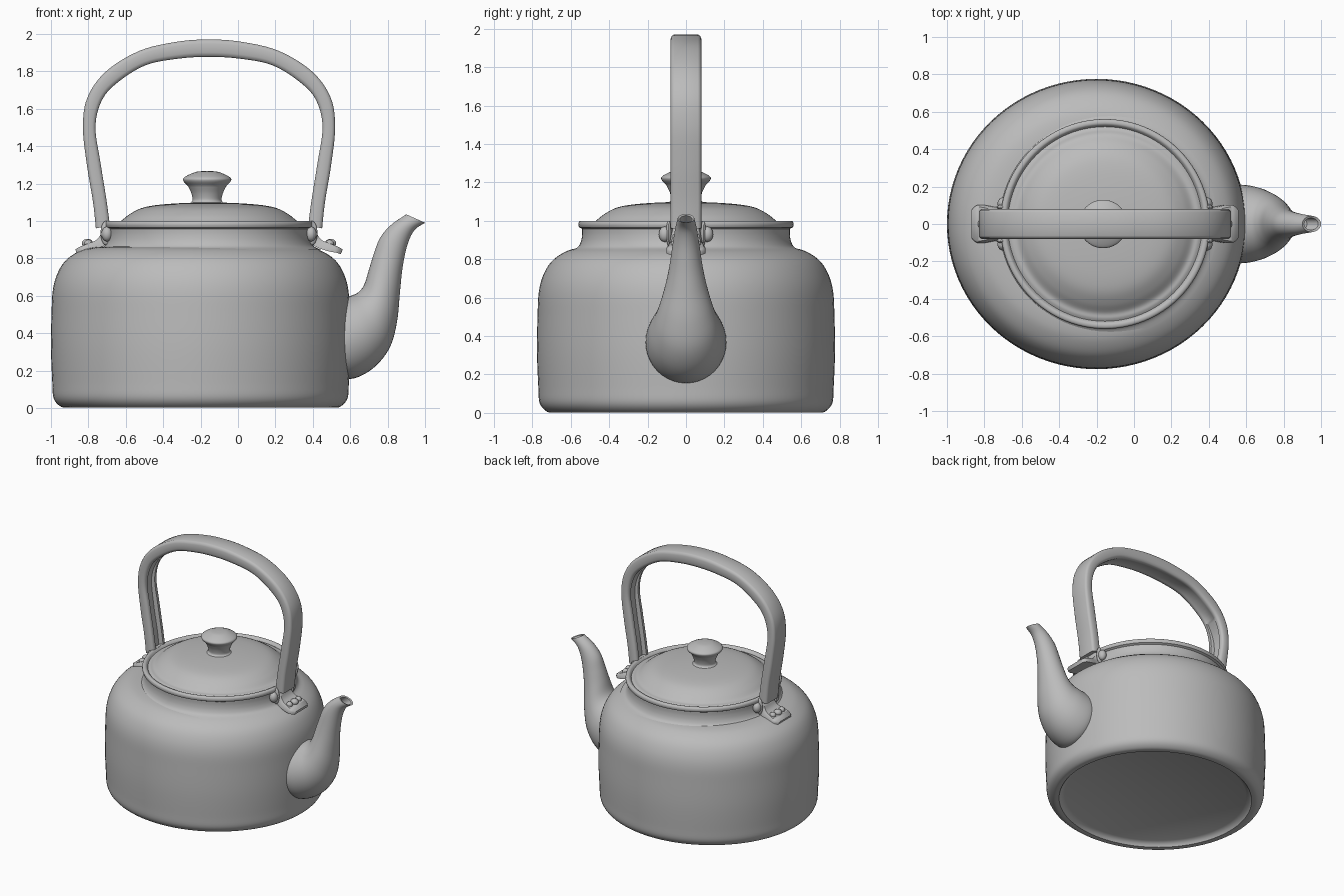
import bpy, bmesh, math
from mathutils import Vector

cube = bpy.data.objects.get("Cube")
if cube:
    bpy.data.objects.remove(cube, do_unlink=True)

metal = bpy.data.materials.new("grey metal")
metal.use_nodes = True
GREY = (0.5, 0.5, 0.5, 1)
metal.diffuse_color = GREY
metal.node_tree.nodes["Principled BSDF"].inputs["Base Color"].default_value = GREY

MID = -0.155    # axis of neck, lid and handle
BODY = -0.2     # axis of body


def smooth(pts, n=5):
    """Catmull-Rom curve through tuples of any length."""
    out = []
    for i in range(len(pts) - 1):
        a, b, c, d = (pts[max(0, min(len(pts) - 1, i + k))] for k in (-1, 0, 1, 2))
        for s in range(n):
            t = s / n
            out.append(tuple(0.5 * (2 * q + (r - p) * t + (2 * p - 5 * q + 4 * r - s4) * t ** 2
                             + (3 * q - p - 3 * r + s4) * t ** 3)
                             for p, q, r, s4 in zip(a, b, c, d)))
    return out + [tuple(pts[-1])]


def finish(bm, name, angle=40):
    bmesh.ops.recalc_face_normals(bm, faces=bm.faces)
    mesh = bpy.data.meshes.new(name)
    bm.to_mesh(mesh)
    bm.free()
    mesh.materials.append(metal)
    ob = bpy.data.objects.new(name, mesh)
    bpy.context.collection.objects.link(ob)
    bpy.ops.object.select_all(action='DESELECT')
    ob.select_set(True)
    bpy.context.view_layer.objects.active = ob
    bpy.ops.object.shade_smooth_by_angle(angle=math.radians(angle))
    return ob


def loft(name, rings, angle=40):
    """Skin closed rings of points and cap both ends."""
    bm = bmesh.new()
    loops = [[bm.verts.new(p) for p in ring] for ring in rings]
    n = len(loops[0])
    for a, b in zip(loops, loops[1:]):
        for i in range(n):
            bm.faces.new((a[i], a[(i + 1) % n], b[(i + 1) % n], b[i]))
    bm.faces.new(loops[0])
    bm.faces.new(loops[-1])
    return finish(bm, name, angle)


def lathe(name, profile, cx, sx=1, sy=1, n=96):
    turns = [2 * math.pi * i / n for i in range(n)]
    return loft(name, [[(cx + r * sx * math.cos(t), r * sy * math.sin(t), z) for t in turns]
                       for r, z in profile])


def section(ring, shape):
    """Place (t, y) points: t runs from the inner to the outer edge."""
    ox, oz, ix, iz = ring[:4]
    return [(ix + (ox - ix) * t, y, iz + (oz - iz) * t) for t, y in shape]


def rivet(name, place, size):
    bm = bmesh.new()
    bmesh.ops.create_uvsphere(bm, u_segments=16, v_segments=10, radius=1)
    for v in bm.verts:
        v.co = Vector(place) + Vector(a * b for a, b in zip(v.co, size))
    return finish(bm, name)


# Body with a recessed base
base = [(0.01, 0.035), (0.66, 0.035), (0.69, 0.02)]
wall = [(0.70, 0.002), (0.745, 0.006), (0.785, 0.05), (0.793, 0.14), (0.8, 0.32), (0.797, 0.5),
        (0.79, 0.63), (0.765, 0.72), (0.72, 0.79), (0.65, 0.838), (0.58, 0.858), (0.48, 0.865)]
lathe("body", base + smooth(wall), BODY, sy=0.97)

# Neck with a rolled rim
neck = [(0.6, 0.845), (0.565, 0.862), (0.548, 0.89), (0.541, 0.925), (0.541, 0.958)]
rim = [(0.557, 0.966), (0.561, 0.98), (0.557, 0.995), (0.545, 1.0), (0.532, 0.997), (0.52, 0.982)]
lathe("neck", smooth(neck) + smooth(rim, 3) + [(0.45, 0.982)], MID)

# Lid dome
lid = [(0.527, 0.978), (0.505, 0.99), (0.475, 0.997), (0.43, 1.032), (0.37, 1.065), (0.30, 1.082),
       (0.2, 1.092), (0.1, 1.097), (0.01, 1.1)]
lathe("lid", [(0.45, 0.97)] + smooth(lid), MID)

# Lid knob
stem = [(0.1, 1.09), (0.085, 1.1), (0.077, 1.115), (0.085, 1.15), (0.102, 1.185)]
cap = [(0.108, 1.192), (0.125, 1.21), (0.129, 1.225), (0.115, 1.238), (0.08, 1.255),
       (0.05, 1.264), (0.005, 1.267)]
lathe("lid_knob", smooth(stem) + smooth(cap, 4), MID - 0.01, n=40)

# Spout: outer x z, inner x z, half width
spout = smooth([
    (0.50, 0.20, 0.48, 0.55, 0.19), (0.60, 0.155, 0.54, 0.58, 0.21),
    (0.72, 0.21, 0.605, 0.60, 0.195), (0.81, 0.32, 0.645, 0.62, 0.165),
    (0.85, 0.46, 0.675, 0.66, 0.135), (0.866, 0.62, 0.70, 0.74, 0.103),
    (0.88, 0.75, 0.725, 0.82, 0.083), (0.905, 0.87, 0.76, 0.91, 0.068),
    (0.943, 0.95, 0.82, 0.98, 0.055), (1.0, 0.99, 0.90, 1.035, 0.043)])
spout += [(0.985, 0.992, 0.91, 1.027, 0.032), (0.925, 0.95, 0.845, 0.97, 0.035)]
angles = [2 * math.pi * i / 40 for i in range(40)]
loft("spout", [section(r, [(0.5 + 0.5 * math.cos(a), r[4] * math.sin(a)) for a in angles])
               for r in spout])

# Carrying handle: outer, inner, groove depth; half mirrored about its axis
half = [(0.605, 0.96, 0.53, 0.975, 0.45), (0.62, 1.1, 0.548, 1.11, 0.45),
        (0.653, 1.3, 0.58, 1.31, 0.45), (0.674, 1.5, 0.607, 1.5, 0.35),
        (0.65, 1.66, 0.575, 1.64, 0.12), (0.55, 1.80, 0.495, 1.735, 0.03),
        (0.37, 1.91, 0.34, 1.832, 0.03), (0.17, 1.958, 0.16, 1.868, 0.03)]
path = half + [(0, 1.97, 0, 1.877, 0.03)] + [(-a, b, -c, d, e) for a, b, c, d, e in reversed(half)]
rings = []
for a, b, c, d, g in smooth(path, 6):
    edge = [(1, 0.062), (0.93, 0.074), (0.75, 0.08), (0.25, 0.08), (0.06, 0.073), (0, 0.062),
            (0, 0.045), (g, 0.04)]
    shape = edge + [(t, -y) for t, y in reversed(edge)]
    rings.append(section((MID + a, b, MID + c, d), shape))
loft("handle", rings, 50)

# Brackets, pivots and rivets on both sides
strap = smooth([(0.56, 1.0, 0.535, 1.0, 0.06), (0.575, 0.94, 0.54, 0.93, 0.075),
                (0.6, 0.9, 0.56, 0.87, 0.085), (0.65, 0.878, 0.63, 0.84, 0.1),
                (0.69, 0.862, 0.68, 0.83, 0.1), (0.715, 0.848, 0.705, 0.822, 0.08)], 4)
for side, word in ((-1, "right"), (1, "left")):
    rings = []
    for a, b, c, d, w in strap:
        shape = [(0, -w), (0, w), (0.6, w), (1, w - 0.012), (1, 0.012 - w), (0.6, -w)]
        rings.append(section((MID + side * a, b, MID + side * c, d), shape))
    loft(word + "_bracket", rings, 50)
    rivet(word + "_plate_rivet", (MID + side * 0.65, 0, 0.88), (0.03, 0.03, 0.024))
    for y, end in ((-1, "front"), (1, "back")):
        rivet(f"{word}_{end}_foot_rivet", (MID + side * 0.645, y * 0.055, 0.878),
              (0.024, 0.024, 0.022))
        rivet(f"{word}_{end}_pivot", (MID + side * 0.545, y * 0.11, 0.93), (0.03, 0.032, 0.04))
        rivet(f"{word}_{end}_ear", (MID + side * 0.55, y * 0.09, 0.935), (0.03, 0.014, 0.065))
